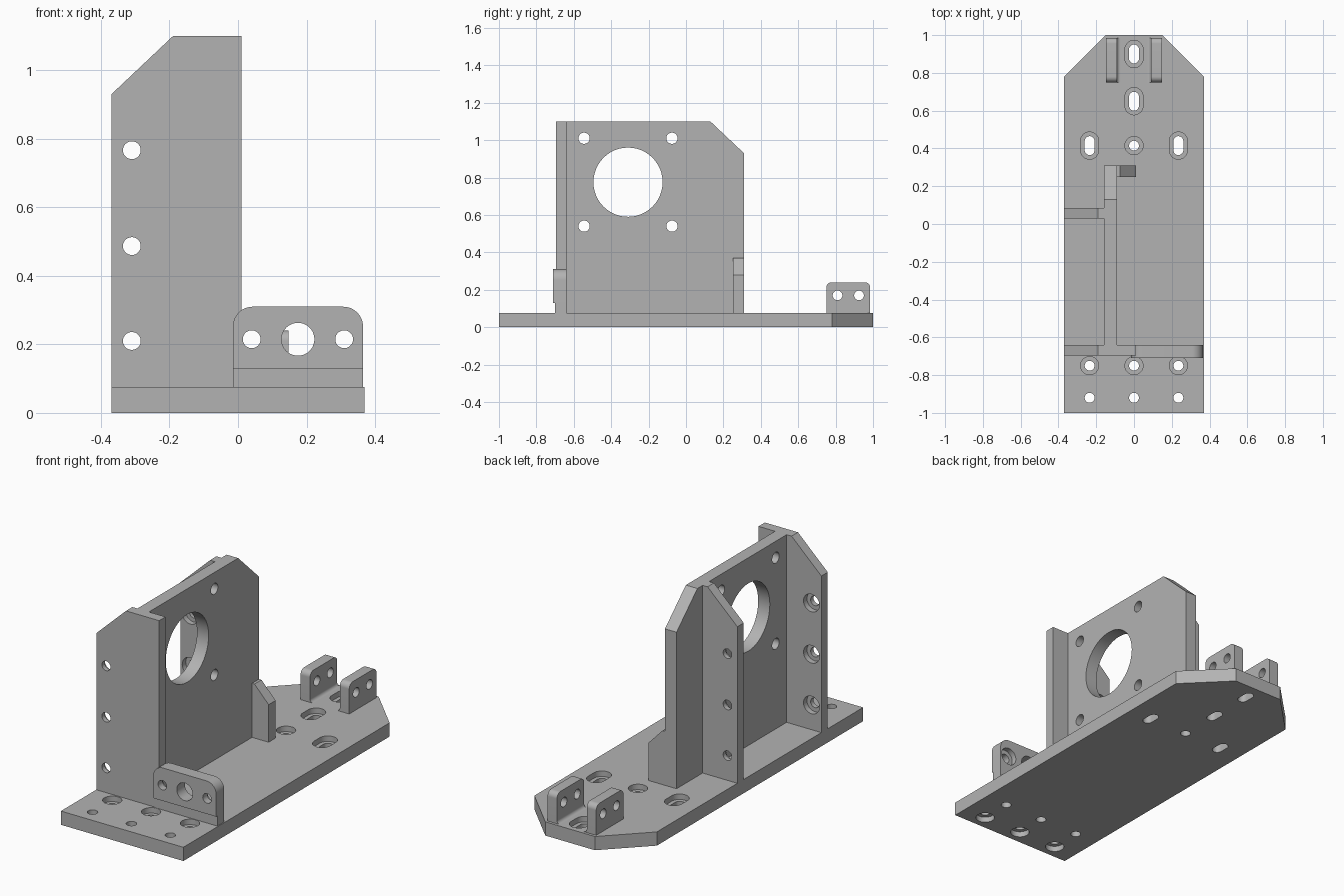
import bpy, bmesh
from math import sin, cos, pi

cube = bpy.data.objects.get("Cube")
if cube:
    bpy.data.objects.remove(cube, do_unlink=True)

grey = bpy.data.materials.new("machined grey")
grey.use_nodes = True
colour = (0.45, 0.45, 0.45, 1)
grey.diffuse_color = colour
grey.node_tree.nodes["Principled BSDF"].inputs["Base Color"].default_value = colour

PLACE = {"x": lambda u, v, t: (t, u, v),
         "y": lambda u, v, t: (u, t, v),
         "z": lambda u, v, t: (u, v, t)}
parts = []


def prism(name, outline, axis, start, end):
    """Extrude a flat outline along an axis."""
    bm = bmesh.new()
    rings = [[bm.verts.new(PLACE[axis](u, v, t)) for u, v in outline] for t in (start, end)]
    bm.faces.new(rings[0])
    bm.faces.new(rings[1])
    n = len(outline)
    for i in range(n):
        j = (i + 1) % n
        bm.faces.new((rings[0][i], rings[0][j], rings[1][j], rings[1][i]))
    bmesh.ops.recalc_face_normals(bm, faces=bm.faces)
    mesh = bpy.data.meshes.new(name)
    bm.to_mesh(mesh)
    bm.free()
    mesh.materials.append(grey)
    obj = bpy.data.objects.new(name, mesh)
    bpy.context.collection.objects.link(obj)
    return obj


def part(*args):
    obj = prism(*args)
    parts.append(obj)
    return obj


def arc(u, v, r, a0, a1, steps):
    angles = [a0 + (a1 - a0) * i / steps for i in range(steps + 1)]
    return [(u + r * cos(a), v + r * sin(a)) for a in angles]


def slot(u, v, r, half):
    """Circle, or a slot stretched along v."""
    if not half:
        return arc(u, v, r, 0, 2 * pi, 48)[:-1]
    return arc(u, v + half, r, 0, pi, 24) + arc(u, v - half, r, pi, 2 * pi, 24)


def round_top(u0, u1, v0, v1, r):
    """Rectangle with its two upper corners rounded."""
    return ([(u0, v0), (u1, v0)] + arc(u1 - r, v1 - r, r, 0, pi / 2, 12)
            + arc(u0 + r, v1 - r, r, pi / 2, pi, 12))


def cut(obj, u, v, r, axis, start, end, half=0):
    """Drill a hole or slot into a part."""
    cutter = prism("cutter", slot(u, v, r, half), axis, start, end)
    cutter.hide_render = True
    mod = obj.modifiers.new("hole", "BOOLEAN")
    mod.operation = "DIFFERENCE"
    mod.solver = "EXACT"
    mod.object = cutter
    bpy.context.view_layer.update()
    graph = bpy.context.evaluated_depsgraph_get()
    mesh = bpy.data.meshes.new_from_object(obj.evaluated_get(graph))
    obj.modifiers.clear()
    obj.data = mesh
    bpy.data.objects.remove(cutter, do_unlink=True)


HOLE, BORE, DEPTH = 0.026, 0.048, 0.03
FLOOR, TOP, SHOULDER = 0.075, 1.10, 0.93

# Base plate with clipped rear corners, counterbored holes and slots
base = part("base_plate", [(-0.37, -1), (0.37, -1), (0.37, 0.78), (0.15, 1),
                           (-0.15, 1), (-0.37, 0.78)], "z", 0, FLOOR)
fixings = [(0, 0.415, 0), (0, 0.65, 0.024), (0, 0.90, 0.024)]
for x in (-0.235, 0, 0.235):
    fixings.append((x, -0.75, 0))
    cut(base, x, -0.92, HOLE, "z", -0.1, 0.2)
    cut(base, x, -0.92, BORE, "z", -0.1, DEPTH)
for x in (-0.235, 0.235):
    fixings.append((x, 0.415, 0.024))
for x, y, half in fixings:
    cut(base, x, y, HOLE, "z", -0.1, 0.2, half)
    cut(base, x, y, BORE, "z", FLOOR - DEPTH, 0.2, half)

# Upright motor wall with large bore and four screw holes
wall = part("motor_wall", [(-0.64, FLOOR), (0.31, FLOOR), (0.31, SHOULDER),
                           (0.13, TOP), (-0.64, TOP)], "x", -0.16, -0.09)
cut(wall, -0.31, 0.775, 0.185, "x", -0.3, 0.1)
for y in (-0.545, -0.075):
    for z in (0.54, 1.01):
        cut(wall, y, z, 0.03, "x", -0.3, 0.1)


def flange_outline(edge):
    return [(-0.37, FLOOR), (edge, FLOOR), (edge, TOP), (-0.19, TOP), (-0.37, SHOULDER)]


# Front flange and rear rib, counterbored on their facing sides
flange = part("front_flange", flange_outline(0.01), "y", -0.695, -0.64)
rib = part("rear_rib", flange_outline(-0.16), "y", 0.03, 0.085)
for z in (0.21, 0.487, 0.767):
    cut(flange, -0.31, z, HOLE, "y", -0.8, -0.5)
    cut(flange, -0.31, z, BORE, "y", -0.64 - DEPTH, -0.5)
    cut(rib, -0.31, z, HOLE, "y", -0.1, 0.2)
    cut(rib, -0.31, z, BORE, "y", -0.1, 0.03 + DEPTH)

# Small gusset at the rear of the wall
part("rear_gusset", [(-0.09, FLOOR), (0.01, FLOOR), (0.01, 0.28), (-0.075, 0.37),
                     (-0.09, 0.37)], "y", 0.25, 0.31)

# Front tab on a slightly recessed foot
part("front_tab_foot", [(-0.015, FLOOR), (0.365, FLOOR), (0.365, 0.13), (-0.015, 0.13)],
     "y", -0.70, -0.64)
tab = part("front_tab", round_top(-0.015, 0.365, 0.13, 0.31, 0.058), "y", -0.71, -0.64)
cut(tab, 0.175, 0.215, BORE, "y", -0.8, -0.5)
for x in (0.04, 0.31):
    cut(tab, x, 0.215, HOLE, "y", -0.8, -0.5)
    cut(tab, x, 0.215, BORE, "y", -0.64 - DEPTH, -0.5)
cut(flange, 0.04, 0.215, BORE, "y", -0.64 - DEPTH, -0.5)

# Pair of rear lugs with inner fillets
for side, s in (("left", 1), ("right", -1)):
    lug = part(side + "_rear_lug", round_top(0.75, 0.985, FLOOR, 0.24, 0.03),
               "x", s * 0.09, s * 0.147)
    for y in (0.81, 0.925):
        cut(lug, y, 0.17, HOLE, "x", -0.3, 0.3)
    curve = arc(0.072, FLOOR + 0.018, 0.018, -pi / 2, 0, 8)
    part(side + "_lug_fillet", [(s * u, v) for u, v in curve + [(0.09, FLOOR)]],
         "y", 0.75, 0.985)

# Smooth the round surfaces, keep machined edges crisp
bpy.ops.object.select_all(action="DESELECT")
for obj in parts:
    obj.select_set(True)
bpy.context.view_layer.objects.active = base
bpy.ops.object.shade_smooth_by_angle(angle=pi / 6)
